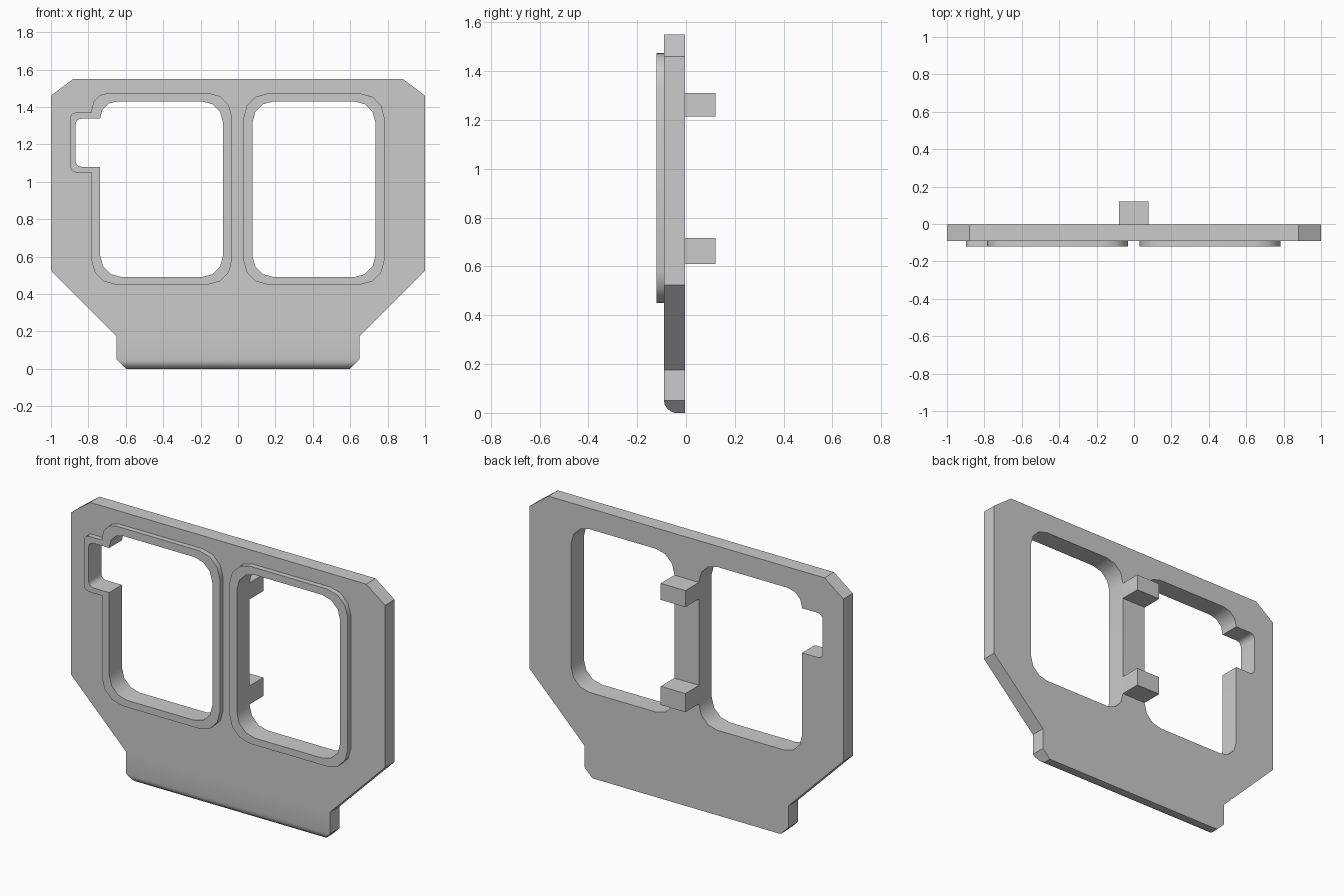
import bpy, bmesh
from math import sin, cos, pi, radians
from mathutils import Vector

if "Cube" in bpy.data.objects:
    bpy.data.objects.remove(bpy.data.objects["Cube"])

FRONT, BACK, RIM = -0.09, -0.004, -0.12


def fillet(points, segs=3):
    """Round right-angled corners given as (x, z, radius)."""
    out, n = [], len(points)
    for i, (x, z, r) in enumerate(points):
        p = Vector((x, z))
        if r == 0:
            out.append(p)
            continue
        d1 = (Vector(points[i - 1][:2]) - p).normalized()
        d2 = (Vector(points[(i + 1) % n][:2]) - p).normalized()
        for k in range(segs + 1):
            t = pi / 2 * k / segs
            out.append(p + r * (d1 + d2) - r * (d2 * cos(t) + d1 * sin(t)))
    return out


def prism(name, loops, a, b, axis="Y"):
    """Extrude a filled outline (first loop) with holes (other loops)."""
    bm = bmesh.new()
    edges = []
    for loop in loops:
        vs = [bm.verts.new((u, a, w) if axis == "Y" else (a, u, w)) for u, w in loop]
        edges += [bm.edges.new((vs[i - 1], vs[i])) for i in range(len(vs))]
    bmesh.ops.triangle_fill(bm, edges=edges, use_beauty=True)
    ext = bmesh.ops.extrude_face_region(bm, geom=bm.faces[:])
    moved = [g for g in ext["geom"] if isinstance(g, bmesh.types.BMVert)]
    move = Vector((0, b - a, 0) if axis == "Y" else (b - a, 0, 0))
    bmesh.ops.translate(bm, verts=moved, vec=move)
    bmesh.ops.recalc_face_normals(bm, faces=bm.faces[:])
    mesh = bpy.data.meshes.new(name)
    bm.to_mesh(mesh)
    bm.free()
    ob = bpy.data.objects.new(name, mesh)
    bpy.context.collection.objects.link(ob)
    return ob


def activate(ob):
    bpy.ops.object.select_all(action="DESELECT")
    ob.select_set(True)
    bpy.context.view_layer.objects.active = ob


def window(x0, x1, z0, z1, r):
    return [(x0, z0, r), (x1, z0, r), (x1, z1, r), (x0, z1, r)]


def notched(x0, x1, z0, z1, r, nx, nz0, nz1):
    """Window with a side notch; the upper left corner is a bit tighter."""
    pts = window(x0, x1, z0, z1, r)
    pts[3] = (x0, z1, 0.09)
    return pts + [(x0, nz1, 0), (nx, nz1, 0.03), (nx, nz0, 0.03), (x0, nz0, 0)]


# Window openings and the outer edges of their rims
left_in = fillet(notched(-0.737, -0.08, 0.49, 1.43, 0.115, -0.868, 1.08, 1.337))
left_out = fillet(notched(-0.783, -0.032, 0.45, 1.475, 0.13, -0.897, 1.05, 1.37))
right_in = fillet(window(0.077, 0.735, 0.49, 1.43, 0.115))
right_out = fillet(window(0.03, 0.783, 0.45, 1.472, 0.13))

# Main plate
half = [(0.6, 0), (0.65, 0.05), (0.65, 0.175), (1, 0.525), (1, 1.46), (0.88, 1.55)]
outline = half + [(-x, z) for x, z in reversed(half)]
plate = prism("plate", [outline, left_in, right_in], FRONT, BACK)

# Rounded lower front edge
round_profile = [(-0.09, 0.05), (-0.087, 0.034), (-0.077, 0.018), (-0.063, 0.006),
                 (-0.045, 0), (-0.045, -0.05), (-0.2, -0.05), (-0.2, 0.05)]
cutter = prism("edge_cutter", [round_profile], -0.9, 0.9, "X")
cutter.hide_render = True
mod = plate.modifiers.new("round_edge", "BOOLEAN")
mod.operation = "DIFFERENCE"
mod.solver = "EXACT"
mod.object = cutter
activate(plate)
bpy.ops.object.modifier_apply(modifier=mod.name)
bpy.data.objects.remove(cutter)

# Edge across the lip keeps the soft shading at the bottom
bm = bmesh.new()
bm.from_mesh(plate.data)
bmesh.ops.bisect_plane(bm, geom=bm.verts[:] + bm.edges[:] + bm.faces[:],
                       plane_co=(0, 0, 0.175), plane_no=(0, 0, 1))
bm.to_mesh(plate.data)
bm.free()

# Raised window rims
parts = [plate,
         prism("left_window_rim", [left_out, left_in], RIM, FRONT),
         prism("right_window_rim", [right_out, right_in], RIM, FRONT)]

# Rear pegs on the centre bar
for name, z0, z1 in (("upper_peg", 1.215, 1.31), ("lower_peg", 0.61, 0.717)):
    box = [(-0.08, z0), (0.077, z0), (0.077, z1), (-0.08, z1)]
    parts.append(prism(name, [box], BACK, 0.12))

for ob in parts:
    activate(ob)
    bpy.ops.object.shade_smooth_by_angle(angle=radians(33))
